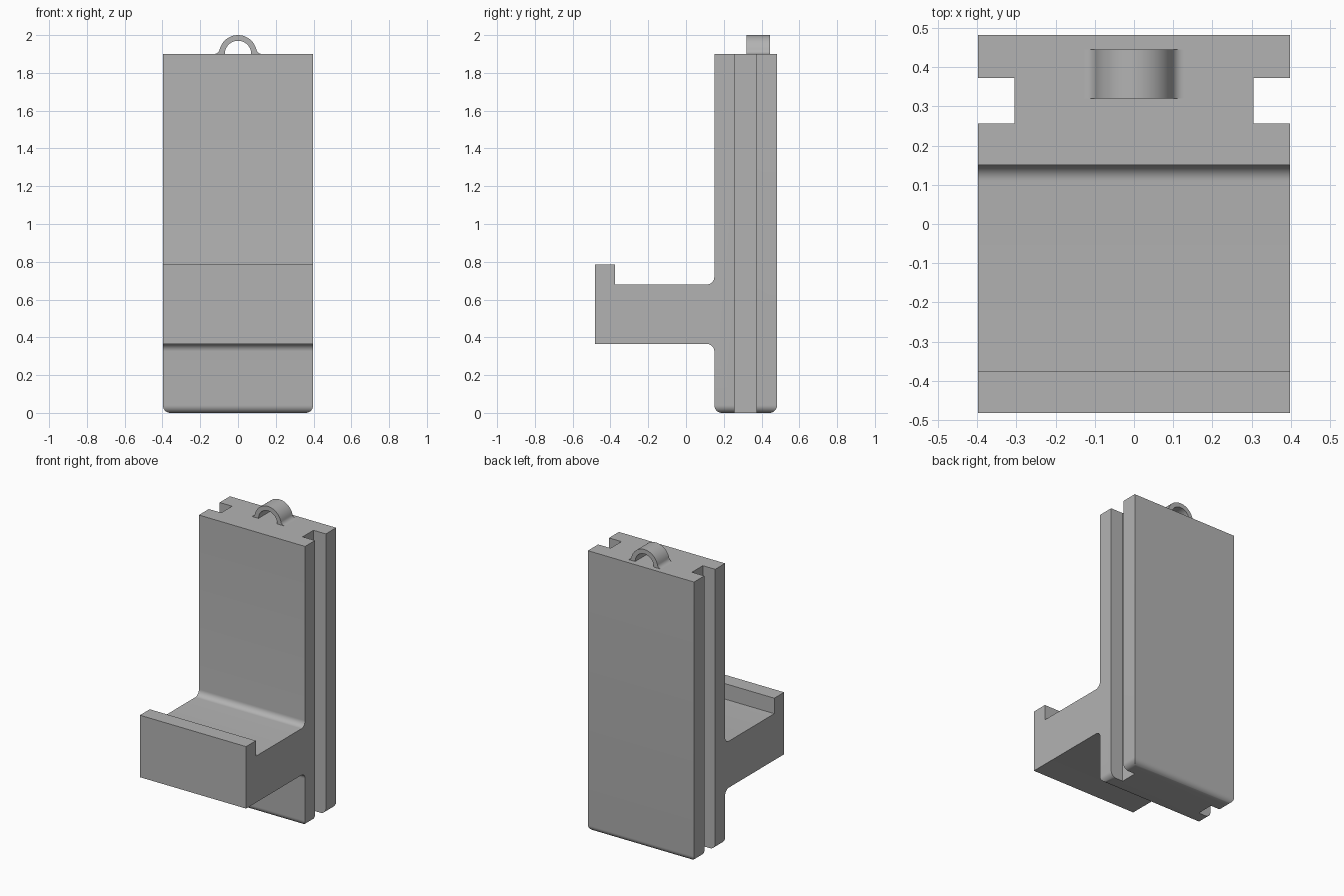
import bpy, bmesh
from math import sin, cos, pi, atan2, sqrt

default = bpy.data.objects.get("Cube")
if default:
    bpy.data.objects.remove(default, do_unlink=True)

grey = bpy.data.materials.new("plain_grey")
grey.use_nodes = True
colour = (0.45, 0.45, 0.45, 1)
grey.diffuse_color = colour
grey.node_tree.nodes["Principled BSDF"].inputs["Base Color"].default_value = colour


def arc(cu, cv, r, start, end, steps):
    """Points on an arc in a flat profile."""
    return [(cu + r * cos(start + (end - start) * i / steps),
             cv + r * sin(start + (end - start) * i / steps)) for i in range(steps + 1)]


def extrude_profile(name, points, place, offset, bevel=0):
    """Extrude a closed profile; optionally round the edges lying on the ground."""
    bm = bmesh.new()
    face = bm.faces.new([bm.verts.new(place(u, v)) for u, v in points])
    moved = bmesh.ops.extrude_face_region(bm, geom=[face], use_keep_orig=True)["geom"]
    bmesh.ops.translate(bm, vec=offset, verts=[g for g in moved if isinstance(g, bmesh.types.BMVert)])
    bmesh.ops.recalc_face_normals(bm, faces=bm.faces)
    if bevel:
        edges = [e for e in bm.edges if all(abs(v.co.z) < 1e-5 for v in e.verts)]
        bmesh.ops.bevel(bm, geom=edges, offset=bevel, segments=8, profile=0.5, affect='EDGES')
    mesh = bpy.data.meshes.new(name)
    bm.to_mesh(mesh)
    bm.free()
    obj = bpy.data.objects.new(name, mesh)
    bpy.context.collection.objects.link(obj)
    mesh.materials.append(grey)
    return obj


def activate(obj):
    bpy.ops.object.select_all(action='DESELECT')
    obj.select_set(True)
    bpy.context.view_layer.objects.active = obj


# Back slab, shelf and front lip as one side profile (y, z)
front, back, top = 0.15, 0.482, 1.9
shelf_low, shelf_high, fillet = 0.365, 0.68, 0.04
profile = [(front, 0), (back, 0), (back, top), (front, top)]
profile += arc(front - fillet, shelf_high + fillet, fillet, 0, -pi / 2, 8)
profile += [(-0.377, shelf_high), (-0.377, 0.785), (-0.482, 0.785), (-0.482, shelf_low)]
profile += arc(front - fillet, shelf_low - fillet, fillet, pi / 2, 0, 8)
stand = extrude_profile("stand_body", profile, lambda u, v: (-0.398, u, v), (0.796, 0, 0), 0.04)

# Vertical grooves down both sides of the slab
for side in (-1, 1):
    corners = [(side * 0.305, 0.256), (side * 0.5, 0.256), (side * 0.5, 0.372), (side * 0.305, 0.372)]
    cutter = extrude_profile("groove_cutter", corners, lambda u, v: (u, v, -0.1), (0, 0, 2.2))
    cutter.hide_render = True
    groove = stand.modifiers.new("side_groove", 'BOOLEAN')
    groove.operation = 'DIFFERENCE'
    groove.solver = 'EXACT'
    groove.object = cutter
    activate(stand)
    bpy.ops.object.modifier_apply(modifier=groove.name)
    bpy.data.objects.remove(cutter, do_unlink=True)

# Hanging loop: an arch with flared feet (x, z)
outer, inner, flare = 0.1, 0.07, 0.03
foot = sqrt(outer ** 2 + 2 * outer * flare)
lean = atan2(flare, foot)
arch = arc(foot, top + flare, flare, -pi / 2, lean - pi, 8)
arch += arc(0, top, outer, lean, pi - lean, 28)[1:-1]
arch += arc(-foot, top + flare, flare, -lean, -pi / 2, 8)
arch += arc(0, top, inner, pi, 0, 28)
loop = extrude_profile("hanging_loop", arch, lambda u, v: (u, 0.32, v), (0, 0.125, 0))

for obj in (stand, loop):
    activate(obj)
    bpy.ops.object.shade_smooth_by_angle(angle=pi / 6)
